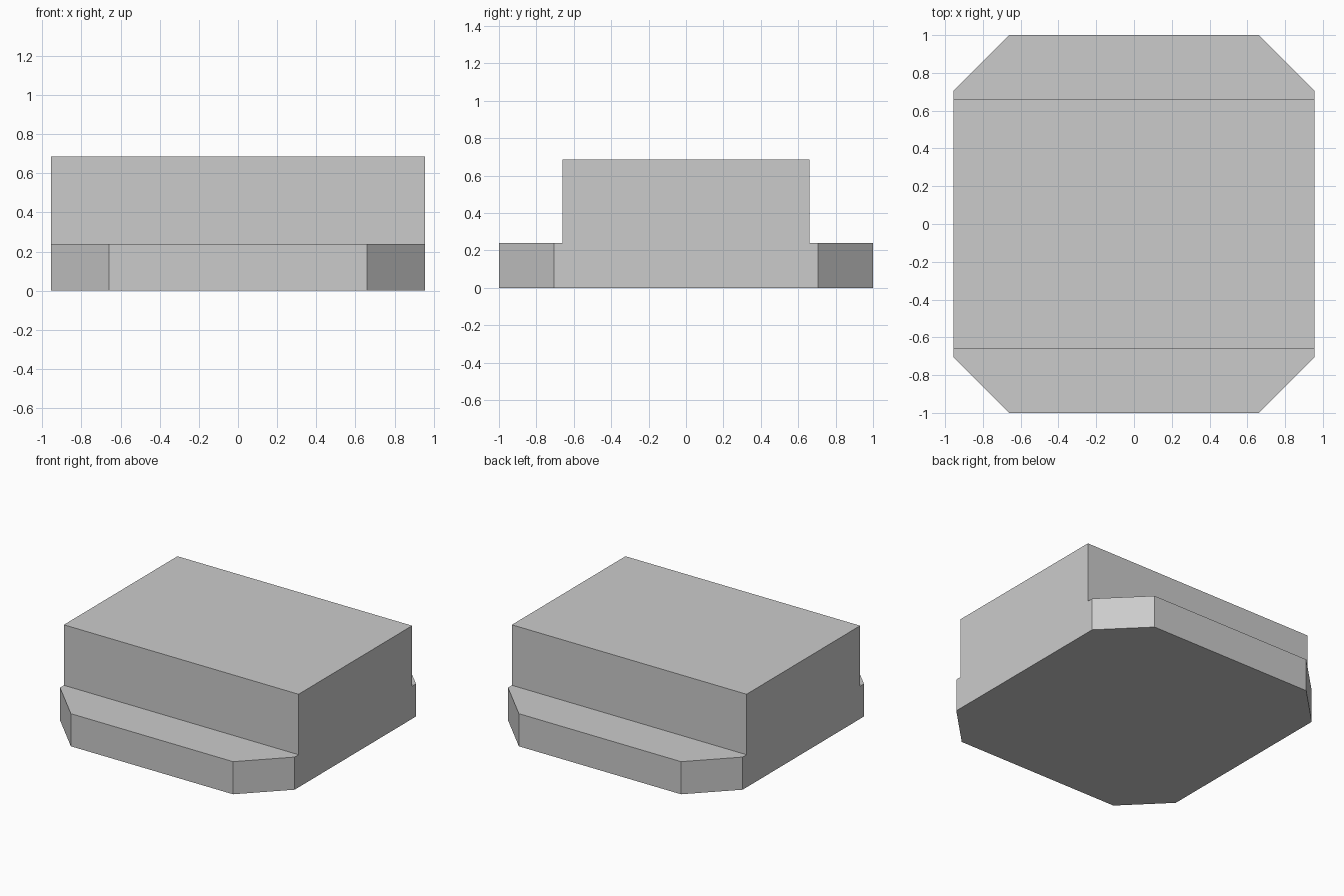
import bpy
import bmesh
import math

default = bpy.data.objects.get("Cube")
if default:
    bpy.data.objects.remove(default, do_unlink=True)

HALF_X, HALF_Y = 0.955, 1.0       # plinth footprint
CUT_X, CUT_Y = 0.66, 0.705        # where the chamfered corners start
BLOCK_Y = 0.66                    # half depth of the raised block
BASE_Z, TOP_Z = 0.24, 0.685

# Plain grey finish
grey = bpy.data.materials.new("plain grey")
grey.use_nodes = True
colour = (0.6, 0.6, 0.6, 1.0)
grey.diffuse_color = colour
grey.node_tree.nodes["Principled BSDF"].inputs["Base Color"].default_value = colour


def extrude_up(bm, face, height):
    """Extrude a face straight up and return nothing but the moved shell."""
    result = bmesh.ops.extrude_face_region(bm, geom=[face])
    verts = [g for g in result["geom"] if isinstance(g, bmesh.types.BMVert)]
    bmesh.ops.translate(bm, verts=verts, vec=(0, 0, height))


bm = bmesh.new()

# Chamfered plinth
corners = [(HALF_X, -CUT_Y), (HALF_X, CUT_Y), (CUT_X, HALF_Y), (-CUT_X, HALF_Y),
           (-HALF_X, CUT_Y), (-HALF_X, -CUT_Y), (-CUT_X, -HALF_Y), (CUT_X, -HALF_Y)]
bottom = bm.faces.new([bm.verts.new((x, y, 0)) for x, y in corners])
result = bmesh.ops.extrude_face_region(bm, geom=[bottom], use_keep_orig=True)
bmesh.ops.translate(bm, vec=(0, 0, BASE_Z),
                    verts=[g for g in result["geom"] if isinstance(g, bmesh.types.BMVert)])

# Raised block, pulled from the middle strip of the plinth top
for side in (-1, 1):
    bmesh.ops.bisect_plane(bm, geom=bm.verts[:] + bm.edges[:] + bm.faces[:],
                           plane_co=(0, side * BLOCK_Y, 0), plane_no=(0, side, 0))
middle = next(f for f in bm.faces
              if f.calc_center_median().z > BASE_Z - 0.001
              and abs(f.calc_center_median().y) < 0.1)
extrude_up(bm, middle, TOP_Z - BASE_Z)

# Merge flat neighbours into clean single faces
bmesh.ops.dissolve_limit(bm, angle_limit=math.radians(1), verts=bm.verts[:], edges=bm.edges[:])
bmesh.ops.recalc_face_normals(bm, faces=bm.faces[:])

mesh = bpy.data.meshes.new("stepped_block")
bm.to_mesh(mesh)
bm.free()
mesh.materials.append(grey)
block = bpy.data.objects.new("stepped_block", mesh)
bpy.context.collection.objects.link(block)
